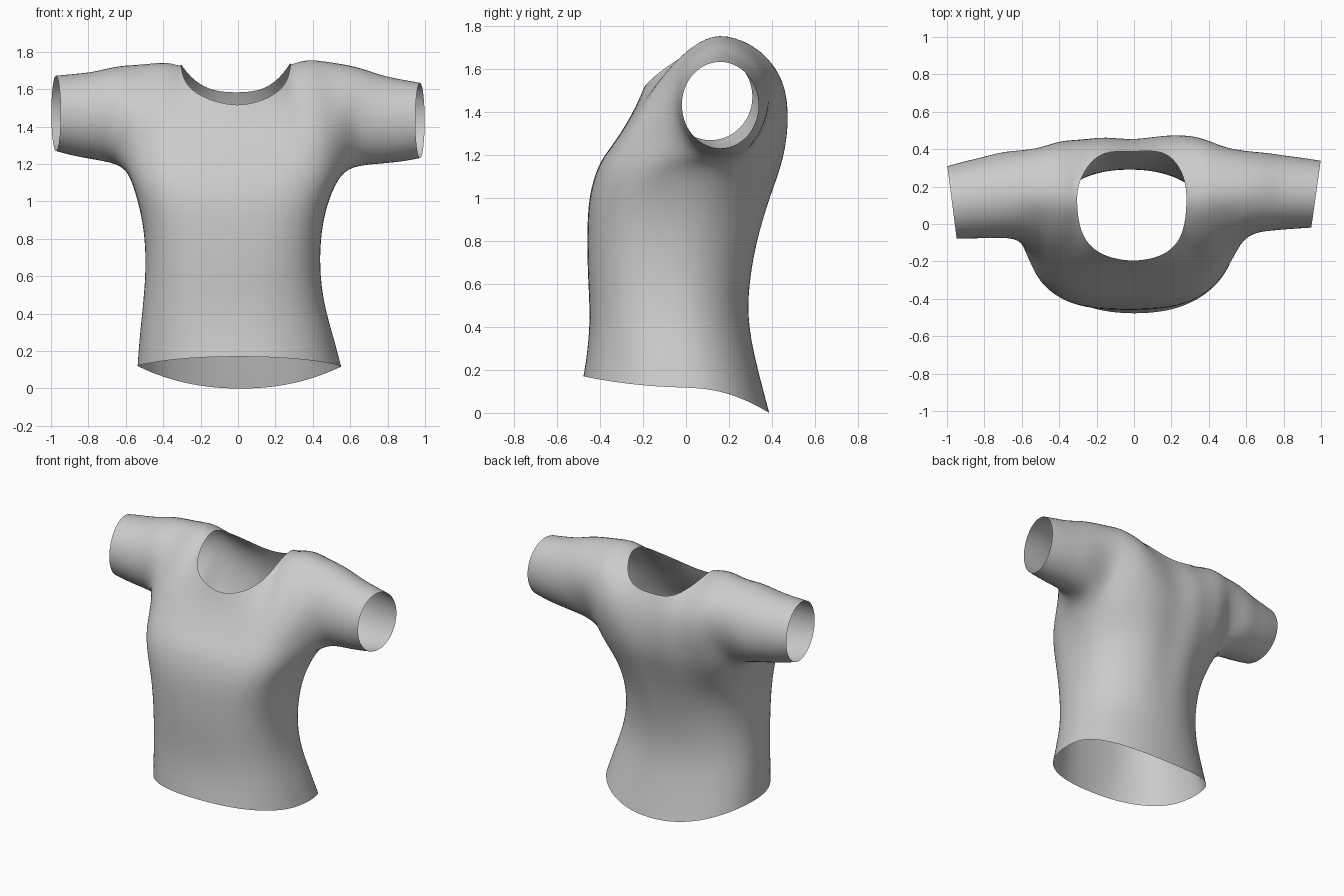
import bpy, bmesh
from math import sin, cos, pi, exp
from mathutils import Vector as V

if "Cube" in bpy.data.objects:
    bpy.data.objects.remove(bpy.data.objects["Cube"])

bm = bmesh.new()
N, R = 16, 5          # half-ring columns, rows from chest to shoulder


def shape(p, s):
    """Mirror a point to side s and add the garment's slight asymmetry."""
    x, y, z = p
    u = max(0, (x - 0.5) / 0.5)
    low = max(0, min(1, (1.45 - z) / 0.35)) * max(0, min(1, (z - 0.1) / 0.4)) * max(0, 1 - 2 * u)
    hem = max(0, 1 - z / 0.4)
    neck = max(0, min(1, (z - 1.45) / 0.2)) * max(0, 1 - 2 * u)
    if s < 0:                                    # left sleeve is a little wider
        y += (y - 0.145) * 0.1 * min(1, 3 * u) * (z > 1.17)
    y += u * (0.012 if s > 0 else -0.035)
    z += u * (-0.02 if s > 0 else 0.02)
    z += (0.016 + s * 0.008) * exp(-((x - 0.47) / 0.2) ** 2) * max(0, min(1, (z - 1.4) / 0.3))
    if y > 0.2 and 0.5 < z:                      # spine groove, flatter left shoulder blade
        k = min(1, (z - 0.5) / 0.4)
        y -= 0.03 * exp(-(x / 0.12) ** 2) * k
        if s < 0:
            y -= 0.025 * exp(-((x - 0.28) / 0.1) ** 2) * k
    return V((s * x - 0.028 * low + 0.012 * hem - 0.012 * neck, y, z))


def grid(rows, closed=False):
    """Quad strip mesh over rows of points, built on both sides."""
    for s in (1, -1):
        vs = [[bm.verts.new(shape(p, s)) for p in row] for row in rows]
        for a, b in zip(vs, vs[1:]):
            n = len(a)
            for i in range(n if closed else n - 1):
                k = (i + 1) % n
                bm.faces.new((a[i], a[k], b[k], b[i]))


# Torso: z, half width, front y, back y, centre y, front and back roundness
body = [(0.12, 0.547, -0.48, 0.39, -0.01, 0.88, 0.94), (0.27, 0.522, -0.46, 0.325, -0.03, 0.84, 0.95),
        (0.45, 0.485, -0.447, 0.285, -0.06, 0.78, 0.96), (0.65, 0.465, -0.46, 0.31, -0.07, 0.73, 0.98),
        (0.85, 0.475, -0.462, 0.365, -0.06, 0.68, 0.97), (1.01, 0.512, -0.455, 0.415, -0.02, 0.62, 0.9),
        (1.16, 0.57, -0.41, 0.465, 0.06, 0.58, 0.82)]
rings = []
for i, (z, w, yf, yb, c, pf, pb) in enumerate(body):
    tilt = (1, 0.35, 0.1, 0, 0, 0, 0)[i]
    ring = []
    for j in range(N + 1):
        a = pi * j / N
        p = pf if j <= N // 2 else pb
        y = c + abs(cos(a)) ** p * ((yb - c) if j > N // 2 else (yf - c))
        x = 0 if j in (0, N) else w * sin(a) ** p
        ring.append(V((x, y, z + tilt * (-0.8 if y > 0 else 0.22) * y * y)))
    rings.append(ring)
grid(rings)
chest = rings[-1]

# Front and back yokes: curves from chest to neckline / shoulder seam (end, control y and z)
seam = [(0.297, 0.13, 1.745), (0.38, 0.15, 1.76), (0.49, 0.16, 1.745)]
front_end = [(0, -0.2, 1.51), (0.11, -0.185, 1.53), (0.205, -0.145, 1.568), (0.28, -0.05, 1.632)] + seam
front_ctl = [(-0.255, 1.35), (-0.25, 1.36), (-0.23, 1.41), (-0.2, 1.48), (-0.175, 1.61), (-0.165, 1.64), (-0.16, 1.6)]
back_end = [(0, 0.415, 1.58), (0.13, 0.405, 1.59), (0.22, 0.36, 1.64), (0.285, 0.25, 1.715)] + seam
back_ctl = [(0.51, 1.4), (0.52, 1.42), (0.55, 1.5), (0.6, 1.6), (0.65, 1.66), (0.64, 1.66), (0.62, 1.62)]


def yoke(start, ends, ctls):
    cols = []
    for p0, e, (cy, cz) in zip(start, ends, ctls):
        p1 = V(e)
        c = V((p0.x * 0.35 + p1.x * 0.65, cy, cz))
        cols.append([p0 * (1 - t) ** 2 + c * 2 * t * (1 - t) + p1 * t * t
                     for t in [r / R for r in range(R + 1)]])
    grid(cols)
    return cols[-1]


arm_front = yoke(chest[:7], front_end, front_ctl)
arm_back = yoke(chest[:9:-1], back_end, back_ctl)

# Sleeves: armhole loop out to the tilted cuff (x, centre y, z, radius y, z)
loop = [chest[8], chest[7], chest[6]] + arm_front[1:] + arm_back[R - 1:0:-1] + [chest[10], chest[9]]
n = len(loop)
sleeve = [loop]
for x, cy, cz, ry, rz in [(0.645, 0.165, 1.457, 0.225, 0.268), (0.76, 0.16, 1.447, 0.207, 0.242),
                          (0.88, 0.155, 1.447, 0.195, 0.226), (0.973, 0.148, 1.452, 0.184, 0.208)]:
    ring = []
    for k in range(n):
        a = 2 * pi * k / n
        y = -ry * sin(a)
        ring.append(V((x + 0.14 * y, cy + y, cz - rz * cos(a))))
    sleeve.append(ring)
grid(sleeve, closed=True)

# Weld the panels into one open shell and smooth it
bmesh.ops.remove_doubles(bm, verts=bm.verts, dist=0.0005)
bmesh.ops.recalc_face_normals(bm, faces=bm.faces)
me = bpy.data.meshes.new("shirt")
bm.to_mesh(me)
bm.free()
me.polygons.foreach_set("use_smooth", [True] * len(me.polygons))
shirt = bpy.data.objects.new("shirt", me)
bpy.context.collection.objects.link(shirt)
sub = shirt.modifiers.new("smooth_cloth", 'SUBSURF')
sub.levels = sub.render_levels = 2
# Centre-line shoulder-blade offset differs by <0.0001 between sides, so the weld closes it
